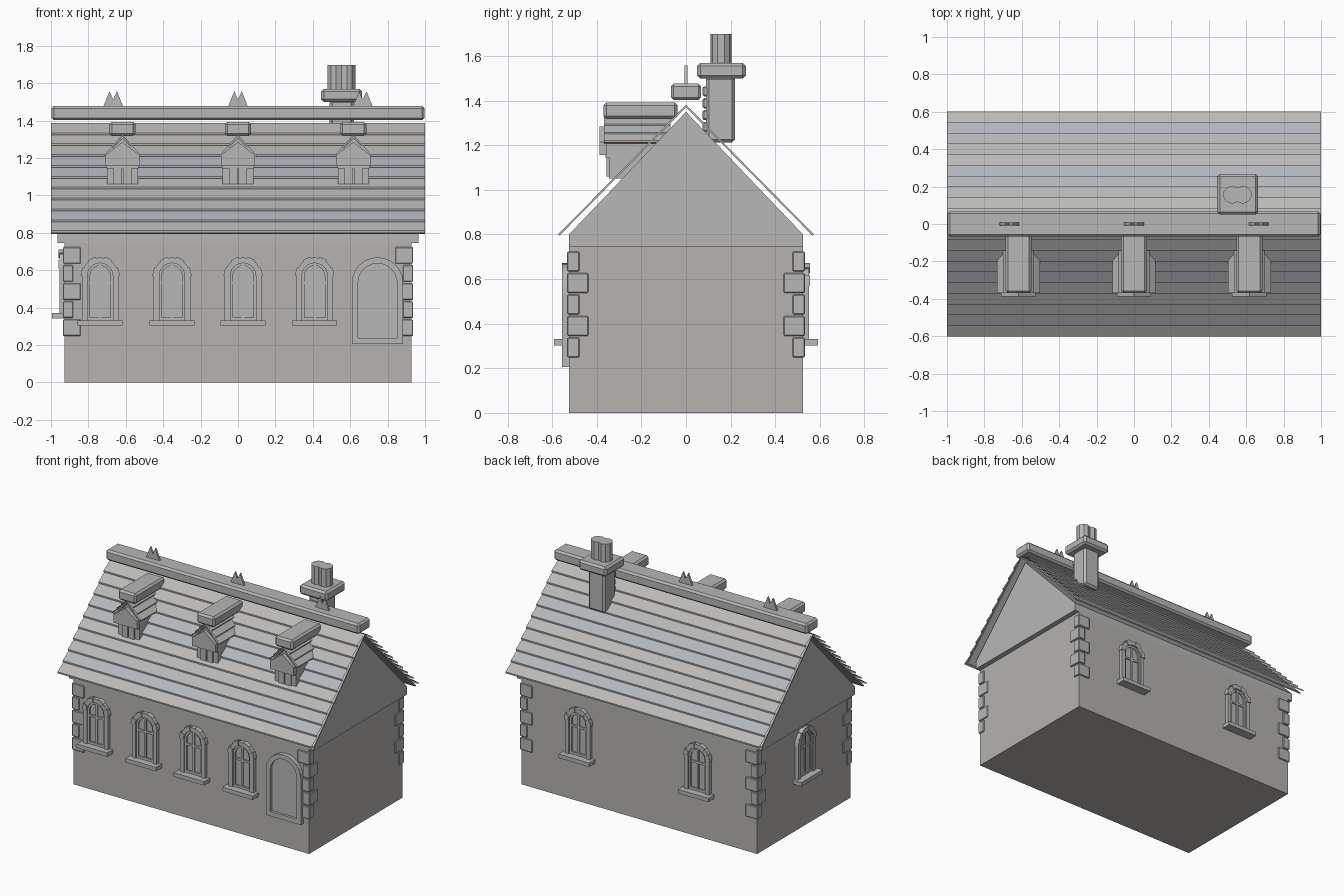
import bpy, bmesh
from math import pi, sin, cos
from mathutils import Matrix

if "Cube" in bpy.data.objects:
    bpy.data.objects.remove(bpy.data.objects["Cube"])


def material(name, r, g, b):
    m = bpy.data.materials.new(name)
    m.diffuse_color = (r, g, b, 1)
    m.use_nodes = True
    m.node_tree.nodes["Principled BSDF"].inputs["Base Color"].default_value = m.diffuse_color
    return m


WALL = material("wall_grey", 0.465, 0.45, 0.43)
STONE = material("stone_grey", 0.475, 0.475, 0.475)
BOARDS = [material("board_warm", 0.50, 0.49, 0.47), material("board_plain", 0.47, 0.47, 0.47),
          material("board_cool", 0.45, 0.47, 0.50)]


def finish(name, bm, bevel=0.0, rot=0.0, loc=(0, 0, 0), recalc=True, mats=(STONE,)):
    if recalc:
        bmesh.ops.recalc_face_normals(bm, faces=bm.faces)
    me = bpy.data.meshes.new(name)
    bm.to_mesh(me)
    bm.free()
    for m in mats:
        me.materials.append(m)
    return place(name, me, loc, rot, bevel)


def place(name, me, loc=(0, 0, 0), rot=0.0, bevel=0.0):
    ob = bpy.data.objects.new(name, me)
    ob.location = loc
    ob.rotation_euler.z = rot
    bpy.context.collection.objects.link(ob)
    if bevel:
        m = ob.modifiers.new("bevel", 'BEVEL')
        m.width, m.segments = bevel, 1
    return ob


def prism(bm, pts, y0, y1):
    """Extrude an x-z outline along y."""
    a = [bm.verts.new((x, y0, z)) for x, z in pts]
    b = [bm.verts.new((x, y1, z)) for x, z in pts]
    bm.faces.new(a)
    bm.faces.new(b[::-1])
    for i in range(len(a)):
        j = (i + 1) % len(a)
        bm.faces.new((a[j], a[i], b[i], b[j]))


def box(bm, x0, x1, y0, y1, z0, z1):
    prism(bm, [(x0, z0), (x1, z0), (x1, z1), (x0, z1)], y0, y1)


def arch(hw, z0, spring, n=12):
    return ([(hw, z0)] + [(hw * cos(pi * i / n), spring + hw * sin(pi * i / n))
                          for i in range(n + 1)] + [(-hw, z0)])


def ring(bm, hw, inner, z0, spring, y0):
    """Arched surround, open at the bottom."""
    prism(bm, arch(hw, z0, spring) + arch(inner, z0, spring)[::-1], y0, 0)


def roof(name, half, ze, zr, rows, kick, lip, y0, y1, rot=0.0, loc=(0, 0, 0), t=0.012):
    """Thin pitched sheet with lapped rows of lipped boards on both slopes."""
    bm = bmesh.new()
    prism(bm, [(-half, ze), (0, zr), (half, ze), (half - t / 2, ze - t / 2),
               (0, zr - t), (t / 2 - half, ze - t / 2)], y0, y1)
    finish(name + "_sheet", bm, rot=rot, loc=loc)
    bm = bmesh.new()
    for s in (-1, 1):
        for i in range(rows):
            f0, f1 = i / rows, min((i + 1.15) / rows, 1)
            lo = (half * (1 - f0) + kick, ze + (zr - ze) * f0 + lip)
            under = (lo[0] - 0.001, lo[1] - lip)
            hi = (half * (1 - f1) + kick * 0.15, ze + (zr - ze) * f1 + kick * 0.15)
            rowv = [[bm.verts.new((s * p[0], y, p[1])) for y in (y0, y1)]
                    for p in (under, lo, hi)]
            for a, b in zip(rowv, rowv[1:]):
                f = bm.faces.new((a[0], a[1], b[1], b[0]))
                f.material_index = (i * 2 + i // 3) % 3
                f.normal_update()
                if f.normal.x * s < 0:
                    f.normal_flip()
    finish(name + "_boards", bm, rot=rot, loc=loc, recalc=False, mats=BOARDS)


# walls and overhanging gable block
bm = bmesh.new()
box(bm, -0.928, 0.928, -0.525, 0.525, 0, 0.745)
finish("walls", bm, mats=(WALL,))
bm = bmesh.new()
prism(bm, [(-0.525, 0.745), (0.525, 0.745), (0.525, 0.80), (0, 1.35), (-0.525, 0.80)],
      -0.965, 0.965)
finish("gable", bm, rot=pi / 2)

# main roof and ridge beam
roof("roof", 0.574, 0.80, 1.382, 10, 0.028, 0.011, -1, 1, rot=pi / 2)
bm = bmesh.new()
box(bm, -0.998, 0.998, -0.068, 0.068, 1.402, 1.477)
finish("ridge_beam", bm, 0.013)

# ridge spikes
for x in (-0.667, 0, 0.667):
    bm = bmesh.new()
    prism(bm, [(-0.055, 1.47), (0.055, 1.47), (0.02, 1.557), (0, 1.512), (-0.02, 1.557)],
          -0.007, 0.007)
    finish("ridge_spikes", bm, loc=(x, 0, 0))

# corner stones, alternating long and short
bm = bmesh.new()
for sx in (-1, 1):
    for sy in (-1, 1):
        for i in range(5):
            lx, ly = (0.095, 0.055) if i % 2 == 0 else (0.055, 0.095)
            z1 = 0.723 - i * 0.0965
            xs = sorted((sx * 0.936, sx * (0.936 - lx)))
            ys = sorted((sy * 0.533, sy * (0.533 - ly)))
            box(bm, *xs, *ys, z1 - 0.088, z1)
finish("corner_stones", bm, 0.004)

# arched window, built once facing -y with the wall at y = 0
bm = bmesh.new()
ring(bm, 0.098, 0.068, 0.33, 0.57, -0.026)
prism(bm, arch(0.07, 0.33, 0.57), -0.006, 0)
ring(bm, 0.068, 0.054, 0.33, 0.57, -0.016)
box(bm, -0.068, 0.068, -0.016, 0, 0.33, 0.348)
box(bm, -0.007, 0.007, -0.014, 0, 0.33, 0.63)
box(bm, -0.06, 0.06, -0.014, 0, 0.525, 0.54)
box(bm, -0.12, 0.12, -0.066, 0, 0.303, 0.331)
for k in range(0, 7, 2):  # raised arch stones
    a = [pi * (k + e) / 7 for e in (0, 0.5, 1)]
    prism(bm, [(0.104 * cos(t), 0.57 + 0.104 * sin(t)) for t in a]
          + [(0.07 * cos(t), 0.57 + 0.07 * sin(t)) for t in a[::-1]], -0.031, 0)
win = finish("window", bm, loc=(-0.737, -0.525, 0)).data
for x in (-0.353, 0.027, 0.41):
    place("window", win, (x, -0.525, 0))
for x in (-0.47, 0.47):
    place("back_window", win, (x, 0.525, 0), pi)
place("side_window", win, (-0.928, 0, 0.04), -pi / 2)

# door
bm = bmesh.new()
ring(bm, 0.137, 0.104, 0.205, 0.532, -0.03)
prism(bm, arch(0.106, 0.205, 0.532), -0.012, 0)
box(bm, -0.106, 0.106, -0.03, 0, 0.205, 0.238)
finish("door", bm, loc=(0.746, -0.525, 0))

# dormers
for x in (-0.618, 0, 0.617):
    at = (x, 0, 0)
    bm = bmesh.new()
    prism(bm, [(-0.085, 1.145), (0.085, 1.145), (0.085, 1.22), (0, 1.305), (-0.085, 1.22)],
          -0.36, -0.08)
    box(bm, -0.083, 0.083, -0.345, -0.2, 1.05, 1.15)
    finish("dormer_body", bm, loc=at)
    bm = bmesh.new()
    prism(bm, [(-0.092, 1.157), (0.092, 1.157), (0.092, 1.215), (0, 1.285), (-0.092, 1.215)],
          -0.387, -0.355)
    for s in (-1, 1):
        c = s * 0.026
        box(bm, c - 0.022, c + 0.022, -0.356, -0.34, 1.06, 1.155)
    finish("dormer_front", bm, loc=at)
    roof("dormer_roof", 0.1, 1.213, 1.325, 3, 0.015, 0.008, -0.368, -0.07, loc=at)
    bm = bmesh.new()
    box(bm, -0.07, 0.07, -0.37, -0.038, 1.318, 1.392)
    finish("dormer_ridge", bm, 0.013, loc=at)

# chimney: shaft, bricks, cap and twin pots
bm = bmesh.new()
box(bm, 0.49, 0.62, 0.09, 0.22, 1.213, 1.51)
box(bm, 0.445, 0.663, 0.05, 0.268, 1.5, 1.57)
finish("chimney", bm, 0.014)
bm = bmesh.new()
for i in range(4):
    z = 1.26 + i * 0.053
    box(bm, 0.5, 0.61, 0.075, 0.1, z, z + 0.045)
finish("chimney_bricks", bm, 0.006)
bm = bmesh.new()
for x in (0.525, 0.582):
    bmesh.ops.create_cone(bm, cap_ends=True, segments=10, radius1=0.048, radius2=0.048,
                          depth=0.14, matrix=Matrix.Translation((x, 0.157, 1.628)))
finish("chimney_pots", bm)
